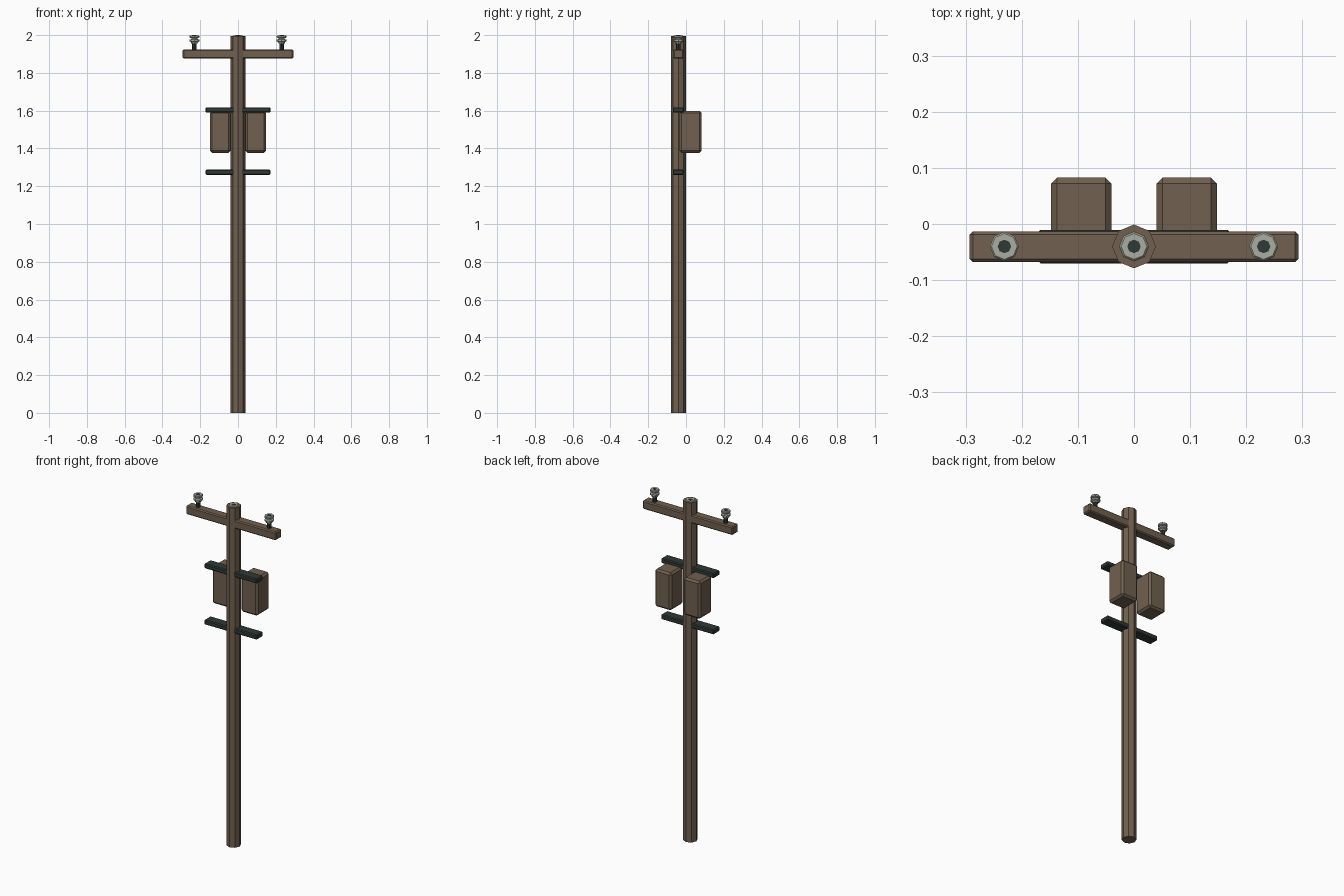
import bpy, bmesh, math
from mathutils import Matrix

if "Cube" in bpy.data.objects:
    bpy.data.objects.remove(bpy.data.objects["Cube"])

YC = -0.04  # depth of the pole axis


def material(name, rgb):
    m = bpy.data.materials.new(name)
    m.diffuse_color = (*rgb, 1)
    m.use_nodes = True
    m.node_tree.nodes["Principled BSDF"].inputs["Base Color"].default_value = m.diffuse_color
    return m


wood = material("brown wood", (0.165, 0.118, 0.078))
iron = material("dark green iron", (0.028, 0.042, 0.036))
glass = material("pale grey ceramic", (0.40, 0.42, 0.36))


def finish(bm, name, mat):
    bmesh.ops.recalc_face_normals(bm, faces=bm.faces)
    me = bpy.data.meshes.new(name)
    bm.to_mesh(me)
    bm.free()
    me.materials.append(mat)
    ob = bpy.data.objects.new(name, me)
    bpy.context.collection.objects.link(ob)
    return ob


def box(name, mat, lo, hi, bevel):
    bm = bmesh.new()
    bmesh.ops.create_cube(bm, size=1)
    for v in bm.verts:
        v.co = [a + (b - a) * (c + 0.5) for a, b, c in zip(lo, hi, v.co)]
    bmesh.ops.bevel(bm, geom=bm.edges[:], offset=bevel, segments=1, affect='EDGES')
    return finish(bm, name, mat)


def lathe(name, mat, x, profile):
    """Eight-sided solid from (radius, height) pairs, corners on the axes."""
    bm = bmesh.new()
    rings = [[bm.verts.new((x + r * math.cos(i * math.pi / 4),
                            YC + r * math.sin(i * math.pi / 4), z)) for i in range(8)]
             for r, z in profile]
    for a, b in zip(rings, rings[1:]):
        for i in range(8):
            j = (i + 1) % 8
            bm.faces.new((a[i], a[j], b[j], b[i]))
    bm.faces.new(rings[0][::-1])
    bm.faces.new(rings[-1])
    return finish(bm, name, mat)


# Pole and crossarm
lathe("pole", wood, 0, [(0.039, 0), (0.039, 1.996)])
box("crossarm", wood, (-0.293, -0.068, 1.875), (0.293, -0.013, 1.925), 0.006)

# Iron rails above and below the boxes
for label, z in (("upper", 1.59), ("lower", 1.26)):
    box(label + "_rail", iron, (-0.172, -0.07, z), (0.172, -0.011, z + 0.028), 0.005)

# Equipment boxes behind the rails
for label, x in (("left", -0.094), ("right", 0.094)):
    box(label + "_box", wood, (x - 0.054, -0.034, 1.377), (x + 0.054, 0.083, 1.598), 0.011)

# Insulators: two ribbed discs on an iron pin
for label, x in (("left", -0.231), ("centre", 0), ("right", 0.231)):
    lathe(label + "_pin", iron, x, [(0.012, 1.90), (0.012, 2.0)])
    lathe(label + "_insulator", glass, x, [
        (0.017, 1.956), (0.019, 1.964), (0.026, 1.967), (0.026, 1.976), (0.016, 1.979),
        (0.016, 1.984), (0.026, 1.987), (0.026, 1.996), (0.023, 1.999)])
